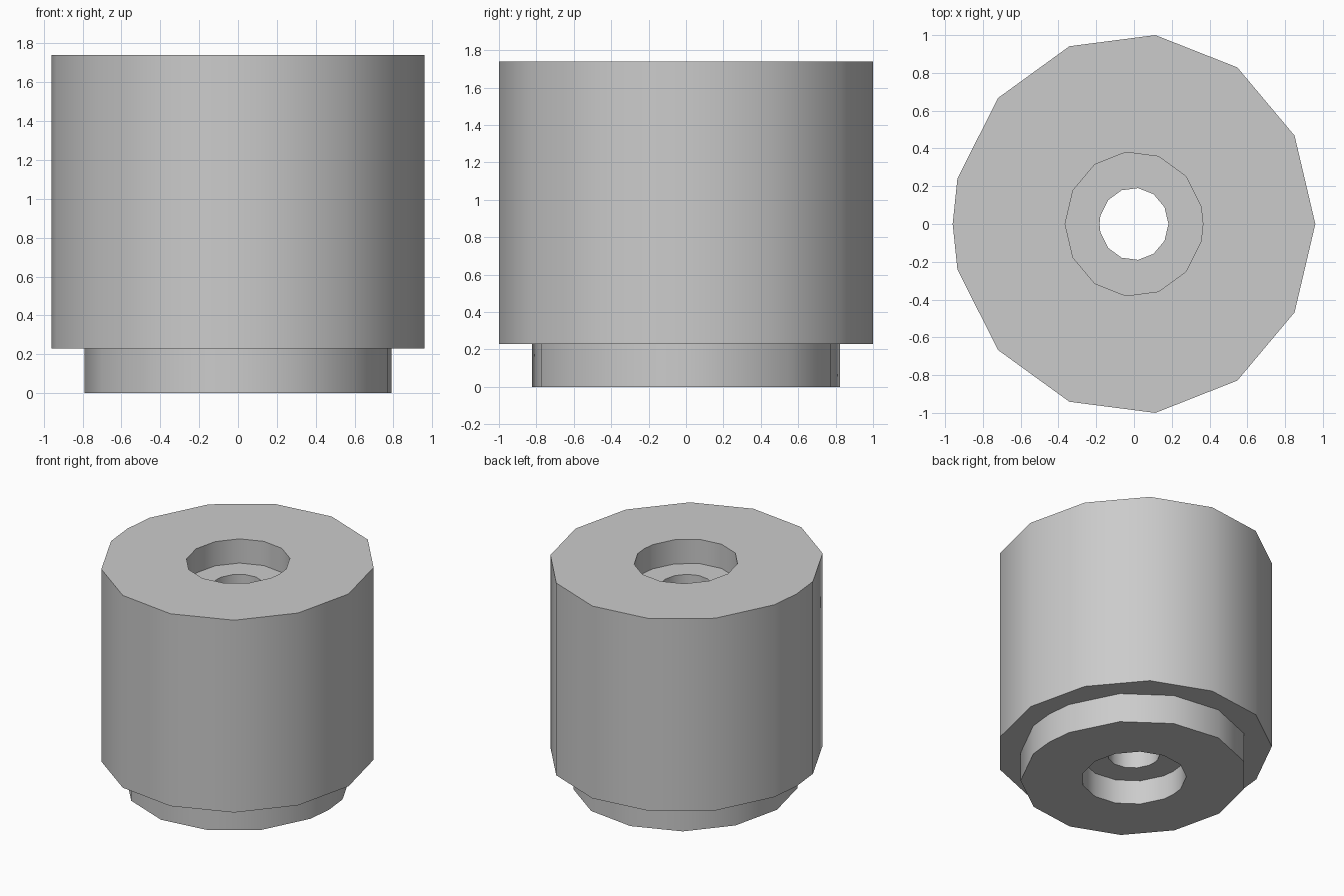
import bpy
import bmesh

cube = bpy.data.objects.get("Cube")
if cube:
    bpy.data.objects.remove(cube)

# Faceted outline: upper half, mirrored across y to close the ring
HALF = [(0.85, 0.468), (0.547, 0.829), (0.113, 1.0), (-0.342, 0.941),
        (-0.72, 0.667), (-0.935, 0.24)]
OUTLINE = ([(0.96, 0.0)] + HALF + [(-0.96, 0.0)]
           + [(x, -y) for x, y in reversed(HALF)])

HEIGHT, FOOT_TOP, BORE_DEPTH = 1.74, 0.23, 0.19
FOOT, BORE, HOLE = 0.823, 0.38, 0.19

grey = bpy.data.materials.new("plain_grey")
grey.use_nodes = True
grey.diffuse_color = (0.6, 0.6, 0.6, 1)
grey.node_tree.nodes["Principled BSDF"].inputs["Base Color"].default_value = (0.6, 0.6, 0.6, 1)

bm = bmesh.new()


def ring(scale, z, flip=1):
    """Closed loop of edges in the shape of the outline."""
    verts = [bm.verts.new((x * scale * flip, y * scale, z)) for x, y in OUTLINE]
    edges = [bm.edges.new((v, verts[i - 1])) for i, v in enumerate(verts)]
    return verts, edges


def wall(scale, low, high, flip=1):
    """Upright tube; returns the edge loops at its two ends."""
    a, a_edges = ring(scale, low, flip)
    b, b_edges = ring(scale, high, flip)
    for i in range(len(a)):
        bm.faces.new((a[i - 1], a[i], b[i], b[i - 1]))
    return a_edges, b_edges


def flat_ring(outer, inner):
    """Flat annulus between two loops at the same height."""
    bmesh.ops.triangle_fill(bm, edges=outer + inner, use_beauty=True)


# Upright walls: foot, body, both counterbores and the through hole
foot_low, foot_high = wall(FOOT, 0, FOOT_TOP, -1)
body_low, body_high = wall(1, FOOT_TOP, HEIGHT)
top_floor, top_rim = wall(BORE, HEIGHT - BORE_DEPTH, HEIGHT, -1)
base_rim, base_floor = wall(BORE, 0, BORE_DEPTH)
hole_low, hole_high = wall(HOLE, BORE_DEPTH, HEIGHT - BORE_DEPTH)

# Flat faces joining the walls
flat_ring(body_high, top_rim)
flat_ring(top_floor, hole_high)
flat_ring(base_floor, hole_low)
flat_ring(foot_low, base_rim)
flat_ring(body_low, foot_high)

bmesh.ops.recalc_face_normals(bm, faces=bm.faces[:])
mesh = bpy.data.meshes.new("bored_cylinder")
bm.to_mesh(mesh)
bm.free()
mesh.materials.append(grey)

body = bpy.data.objects.new("bored_cylinder", mesh)
bpy.context.collection.objects.link(body)
bpy.ops.object.select_all(action="DESELECT")
body.select_set(True)
bpy.context.view_layer.objects.active = body
bpy.ops.object.shade_smooth_by_angle(angle=0.6)
